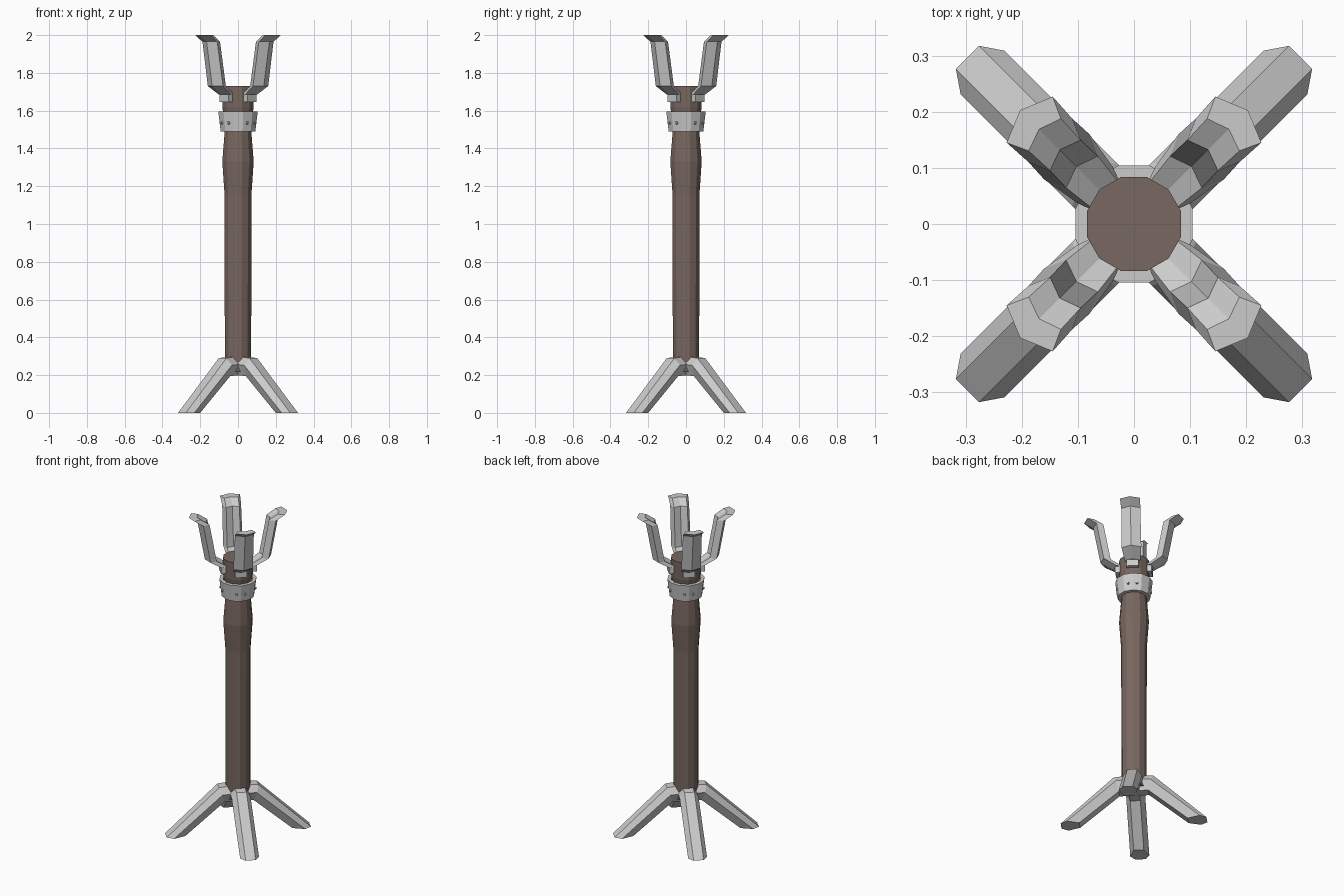
import bpy, bmesh
from math import cos, sin, pi, radians
from mathutils import Matrix, Vector

if "Cube" in bpy.data.objects:
    bpy.data.objects.remove(bpy.data.objects["Cube"])

SIDES = 12


def finish(bm, name, mat=None):
    bmesh.ops.recalc_face_normals(bm, faces=bm.faces)
    mesh = bpy.data.meshes.new(name)
    bm.to_mesh(mesh)
    bm.free()
    obj = bpy.data.objects.new(name, mesh)
    bpy.context.collection.objects.link(obj)
    if mat:
        mesh.materials.append(mat)
    return obj


def loft(name, sections, angle=0, closed=False, mat=None):
    """Skin equal-length point loops; cap the ends or join them in a ring."""
    bm = bmesh.new()
    rot = Matrix.Rotation(angle, 3, 'Z')
    loops = [[bm.verts.new(rot @ Vector(p)) for p in s] for s in sections]
    pairs = list(zip(loops, loops[1:]))
    if closed:
        pairs.append((loops[-1], loops[0]))
    else:
        bm.faces.new(loops[0])
        bm.faces.new(loops[-1])
    for a, b in pairs:
        for i in range(len(a)):
            j = (i + 1) % len(a)
            bm.faces.new((a[i], a[j], b[j], b[i]))
    return finish(bm, name, mat)


def circle(r, z):
    return [(r * cos((i + .5) * 2 * pi / SIDES), r * sin((i + .5) * 2 * pi / SIDES), z)
            for i in range(SIDES)]


def leg_section(top, mid, low):
    """Six-sided section from three (radius, height) levels."""
    w, m = .029, .055
    return [(top[0], -w, top[1]), (top[0], w, top[1]), (mid[0], m, mid[1]),
            (low[0], w, low[1]), (low[0], -w, low[1]), (mid[0], -m, mid[1])]


def prong_section(z, r, w):
    """Chevron section with its ridge pointing outward."""
    return [(r, 0, z), (r - .024, w, z), (r - .062, .7 * w, z),
            (r - .048, 0, z), (r - .062, -.7 * w, z), (r - .024, -w, z)]


wood = bpy.data.materials.new("dark_wood")
wood.diffuse_color = (.19, .135, .115, 1)
wood.use_nodes = True
wood.node_tree.nodes["Principled BSDF"].inputs["Base Color"].default_value = wood.diffuse_color

# Wooden shaft with a swelling below the collar
loft("shaft", [circle(r, z) for r, z in
               [(.072, .22), (.074, 1.16), (.086, 1.33), (.073, 1.49),
                (.08, 1.58), (.086, 1.62), (.087, 1.73)]], mat=wood)

# Flared metal collar
loft("collar", [circle(r, z) for r, z in
                [(.07, 1.49), (.095, 1.49), (.108, 1.595), (.087, 1.595)]], closed=True)

# Rivets around the collar
bm = bmesh.new()
for k in range(4):
    for a in (30, 60):
        m = (Matrix.Rotation(radians(a + 90 * k), 4, 'Z')
             @ Matrix.Translation((.097, 0, 1.535)) @ Matrix.Rotation(pi / 2, 4, 'Y'))
        bmesh.ops.create_cone(bm, cap_ends=True, segments=6, radius1=.009,
                              radius2=.007, depth=.016, matrix=m)
finish(bm, "collar_rivets")

for k in range(4):
    ang = radians(45 + 90 * k)
    # Splayed foot
    loft(f"leg_{k + 1}", [
        leg_section((.015, .30), (.015, .258), (.015, .198)),
        leg_section((.115, .29), (.10, .253), (.086, .196)),
        leg_section((.42, 0), (.382, 0), (.312, 0))], ang)
    # Upright holder prong with flared tip
    loft(f"prong_{k + 1}", [prong_section(*s) for s in
         [(1.685, .122, .045), (1.73, .193, .057), (1.965, .235, .055), (2.0, .287, .058)]], ang)
    # Clip that fixes the prong to the shaft
    loft(f"prong_clip_{k + 1}", [
        [(.07, -.035, z), (.105, -.035, z), (.105, .035, z), (.07, .035, z)]
        for z in (1.645, 1.692)], ang)
